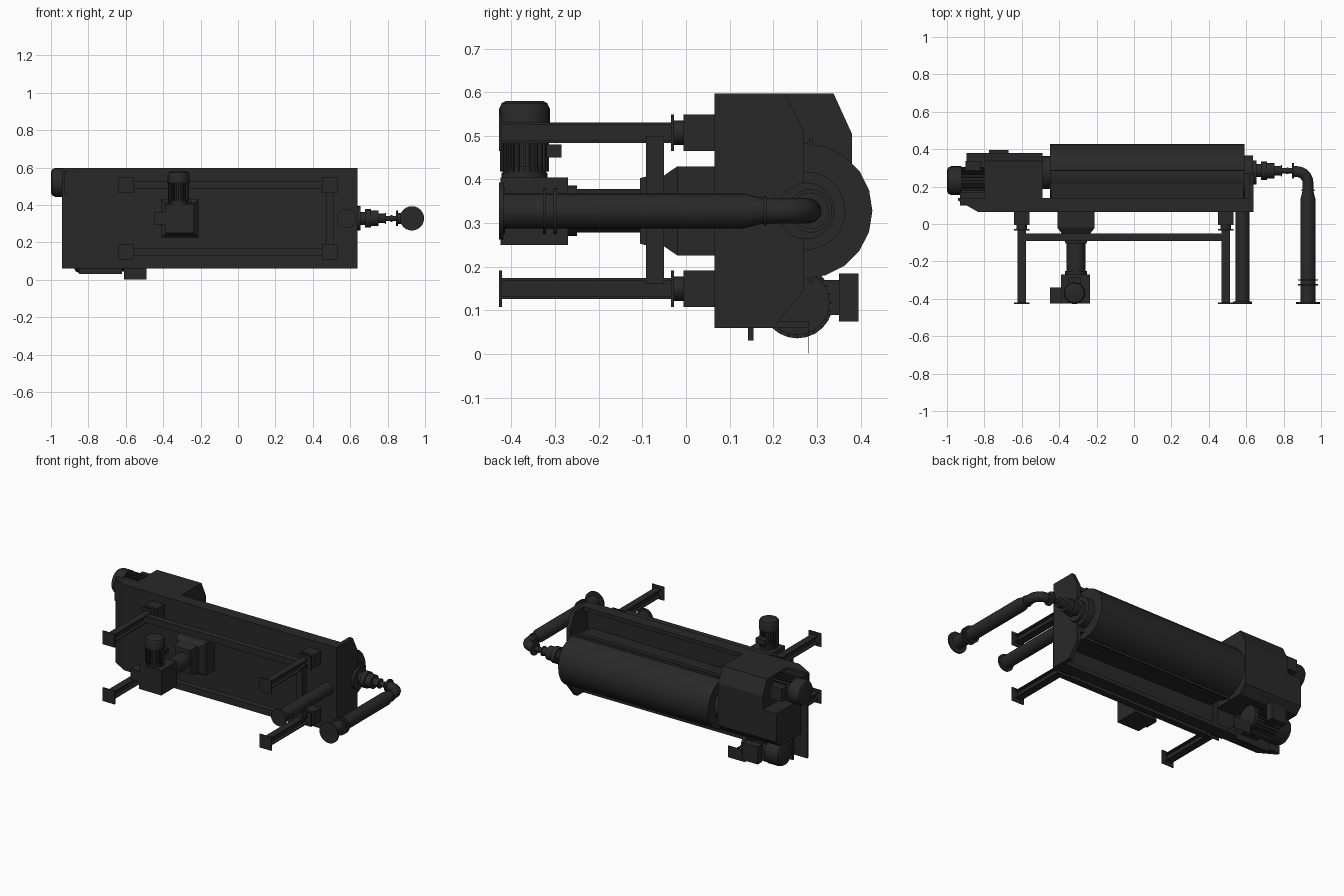
import bpy, bmesh, math
from mathutils import Vector, Matrix

if "Cube" in bpy.data.objects:
    bpy.data.objects.remove(bpy.data.objects["Cube"])

mat = bpy.data.materials.new("dark_grey")
mat.diffuse_color = (0.022, 0.022, 0.022, 1)
mat.use_nodes = True
mat.node_tree.nodes["Principled BSDF"].inputs["Base Color"].default_value = mat.diffuse_color


def finish(name, bm, smooth=False):
    bmesh.ops.recalc_face_normals(bm, faces=bm.faces)
    me = bpy.data.meshes.new(name)
    bm.to_mesh(me)
    bm.free()
    ob = bpy.data.objects.new(name, me)
    bpy.context.collection.objects.link(ob)
    me.materials.append(mat)
    if smooth:
        bpy.ops.object.select_all(action='DESELECT')
        ob.select_set(True)
        bpy.context.view_layer.objects.active = ob
        bpy.ops.object.shade_smooth_by_angle(angle=math.radians(35))
    return ob


def prism(name, pts, axis, a, b):
    """Extrude a 2D outline along x (y,z), y (x,z) or z (x,y)."""
    put = {'x': lambda p, t: (t, p[0], p[1]),
           'y': lambda p, t: (p[0], t, p[1]),
           'z': lambda p, t: (p[0], p[1], t)}[axis]
    bm = bmesh.new()
    f = bm.faces.new([bm.verts.new(put(p, a)) for p in pts])
    r = bmesh.ops.extrude_face_region(bm, geom=[f])
    d = Vector(put((0, 0), b - a))
    bmesh.ops.translate(bm, vec=d, verts=[g for g in r['geom'] if isinstance(g, bmesh.types.BMVert)])
    return finish(name, bm)


def box(name, x0, x1, y0, y1, z0, z1):
    return prism(name, [(x0, z0), (x1, z0), (x1, z1), (x0, z1)], 'y', y0, y1)


def lathe(name, origin, direction, prof, n=24, fins=None):
    """Capped solid of revolution from (distance, radius) pairs, with optional cooling fins."""
    bm = bmesh.new()
    rings = [[bm.verts.new((r * math.cos(2 * math.pi * i / n), r * math.sin(2 * math.pi * i / n), t))
              for i in range(n)] for t, r in prof]
    for p, q in zip(rings, rings[1:]):
        for i in range(n):
            bm.faces.new((p[i], p[(i + 1) % n], q[(i + 1) % n], q[i]))
    bm.faces.new(rings[0])
    bm.faces.new(rings[-1])
    if fins:
        t0, t1, r0, r1, count = fins
        for i in range(count):
            m = Matrix.Rotation(2 * math.pi * i / count, 4, 'Z') @ \
                Matrix.Translation(((r0 + r1) / 2, 0, (t0 + t1) / 2)) @ \
                Matrix.Diagonal((r1 - r0, 0.004, t1 - t0, 1))
            bmesh.ops.create_cube(bm, size=1, matrix=m)
    q = Vector(direction).to_track_quat('Z', 'Y').to_matrix().to_4x4()
    bm.transform(Matrix.Translation(origin) @ q)
    return finish(name, bm, True)


def motor(name, origin, direction, length, r, n=24):
    """Flanged motor with finned body and domed fan cowl at its far end."""
    L = length
    prof = [(0, r * .9), (L * .08, r * .9), (L * .08, r * .8), (L * .65, r * .8), (L * .65, r),
            (L * .9, r), (L * .97, r * .9), (L, r * .72)]
    return lathe(name, origin, direction, prof, n, (L * .1, L * .65, r * .7, r * .96, 24))


# base tray with chamfered left end and side rails
base = [(-.94, .125), (-.835, .065), (.64, .065), (.64, .1), (-.94, .14)]
rail = base[:3] + [(.64, .14), (-.94, .14)]
prism("base_floor", base, 'z', .07, .59)
for i, (z0, z1) in enumerate([(.06, .085), (.572, .597)]):
    prism(f"base_rail_{i}", rail, 'z', z0, z1)
box("base_cross_wall", -.49, -.46, .08, .14, .07, .59)
# right end plate
prism("end_plate", [(.065, .06), (.2, .06), (.27, .145), (.27, .51), (.225, .597), (.065, .597)], 'x', .615, .64)

# drum cover with its parting flange
C = (.275, .328)
lathe("drum_cover", (-.45, .272, .328), (1, 0, 0), [(0, .155), (1.04, .155)], 20)
for i, z in enumerate((.17, .486)):
    box(f"cover_parting_flange_{i}", -.45, .59, .283, .29, z - .008, z + .008)
prism("drum_trough", [(.08, .2), (.27, .18), (.27, .476), (.08, .456)], 'x', -.445, .585)
# bearings
lathe("left_bearing", (-.5, *C), (1, 0, 0), [(0, .088), (.06, .088)])
lathe("right_bearing", (.58, *C), (1, 0, 0), [(0, .09), (.055, .09), (.055, .065), (.075, .065)])
for i, z in enumerate((.24, .416)):
    box(f"bearing_foot_{i}", .592, .63, .08, .27, z - .03, z + .03)

# drive cover and lower gearbox guard
prism("drive_cover", [(.1, .19), (.33, .19), (.38, .24), (.38, .505), (.338, .597), (.1, .597)], 'x', -.8, -.49)
prism("gear_guard", [(.1, .2), (.34, .2), (.38, .24), (.38, .42), (.1, .42)], 'x', -.895, -.79)

# back drive motor
motor("back_drive_motor", (-.78, .232, .52), (-1, 0, 0), .22, .077)
box("back_drive_terminal_box", -.9, -.82, .285, .338, .48, .56)
box("back_drive_motor_mount", -.93, -.79, .1, .17, .46, .58)
# main drive motor
motor("main_motor", (-.61, .255, .118), (-1, 0, 0), .265, .082)
box("main_motor_terminal_box", -.775, -.67, .35, .395, .075, .185)
box("main_motor_terminal_neck", -.75, -.69, .31, .352, .09, .17)
box("main_motor_mount", -.85, -.62, .142, .155, .031, .22)
for i, z in enumerate((.07, .15)):
    box(f"main_motor_foot_{i}", -.76, -.64, .15, .2, z, z + .025)
# belt guard plate beside the main motor
box("belt_guard_plate", -.61, -.49, .279, .281, .001, .075)
prism("belt_guard_bracket", [(-.552, .155), (-.548, .155), (-.548, .28), (-.552, .28)], 'z', .06, .075)

# four legs: mounting block, damper, post and foot
for i, x in enumerate((-.6, .49)):
    for j, z in enumerate((.15, .507)):
        s = f"_{i}{j}"
        h, w, t = .024, .022, .006
        box("leg_block" + s, x - .042, x + .042, -.006, .07, z - .042, z + .042)
        lathe("leg_damper" + s, (x, -.03, z), (0, 1, 0), [(0, .028), (.03, .028)], 16)
        box("leg_cap" + s, x - .042, x + .042, -.034, -.027, z - .042, z + .042)
        prism("leg_post" + s, [(x - w, z - h), (x + w, z - h), (x + w, z - h + t), (x + t / 2, z - h + t),
                               (x + t / 2, z + h - t), (x + w, z + h - t), (x + w, z + h), (x - w, z + h),
                               (x - w, z + h - t), (x - t / 2, z + h - t), (x - t / 2, z - h + t),
                               (x - w, z - h + t)], 'y', -.424, -.03)
        box("leg_foot" + s, x - .042, x + .042, -.428, -.421, z - .042, z + .042)
# tie beams between the legs
for j, z in enumerate((.15, .507)):
    box(f"long_tie_beam_{j}", -.6, .49, -.09, -.05, z - .02, z + .02)
box("short_tie_beam", .47, .51, -.092, -.05, .16, .5)

# solids hopper: straight upper part and tapered collar
X, Z = -.31, .328


def taper(name, y0, a0, b0, y1, a1, b1):
    bm = bmesh.new()
    q = [[bm.verts.new((X + sx * a, y, Z + sz * b)) for sx, sz in ((-1, -1), (1, -1), (1, 1), (-1, 1))]
         for y, a, b in ((y0, a0, b0), (y1, a1, b1))]
    for i in range(4):
        bm.faces.new((q[0][i], q[0][(i + 1) % 4], q[1][(i + 1) % 4], q[1][i]))
    bm.faces.new(q[0])
    bm.faces.new(q[1])
    return finish(name, bm)


box("hopper_body", X - .1, X + .1, -.02, .07, .226, .43)
taper("hopper_taper", -.052, .075, .08, -.02, .1, .102)
taper("hopper_collar", -.105, .055, .075, -.05, .065, .09)
# discharge pipe and valve box
lathe("discharge_pipe", (X, -.28, Z), (0, 1, 0), [(0, .058), (.03, .058), (.03, .05), (.18, .05), (.18, .06), (.2, .06)])
box("valve_box", -.39, -.235, -.425, -.27, .25, .405)
box("valve_side_block", -.45, -.385, -.425, -.34, .295, .36)
# valve motor standing on the box
motor("valve_motor", (-.318, -.37, .4), (0, 0, 1), .18, .058)
box("valve_motor_terminal_box", -.35, -.285, -.32, -.285, .45, .48)
lathe("valve_motor_flange", (-.318, -.37, .405), (0, 0, 1), [(0, .05), (.025, .05)])

# liquid outlet pipe below the base
lathe("outlet_pipe", (.58, -.427, Z), (0, 1, 0), [(0, .052), (.012, .052), (.012, .038), (.5, .038)])

# feed couplings on the drum axis
Y = .285
lathe("feed_coupling", (.63, Y, Z), (1, 0, 0),
      [(0, .035), (.05, .035), (.05, .05), (.08, .05), (.08, .042), (.12, .042), (.12, .025), (.155, .025),
       (.155, .03), (.162, .03), (.162, .014), (.185, .014), (.185, .018), (.195, .018), (.195, .014),
       (.215, .014), (.215, .042), (.225, .042), (.225, .026), (.245, .026)])
# feed elbow
pts = [(.855, .28)] + [(.87 + .06 * math.sin(a), .22 + .06 * math.cos(a))
                       for a in [math.pi / 2 * k / 8 for k in range(9)]] + [(.93, .18)]
cu = bpy.data.curves.new("feed_elbow", 'CURVE')
cu.dimensions = '3D'
cu.bevel_depth = .029
cu.bevel_resolution = 4
cu.use_fill_caps = True
sp = cu.splines.new('POLY')
sp.points.add(len(pts) - 1)
for p, (x, y) in zip(sp.points, pts):
    p.co = (x, y, Z, 1)
sp.use_smooth = True
ob = bpy.data.objects.new("feed_elbow", cu)
bpy.context.collection.objects.link(ob)
cu.materials.append(mat)
# feed drop pipe with reducer, flanges and foot flange
lathe("feed_pipe", (.93, -.428, Z), (0, 1, 0),
      [(0, .065), (.01, .065), (.01, .04), (.1, .04), (.1, .053), (.107, .053), (.107, .04), (.125, .04),
       (.125, .053), (.132, .053), (.132, .04), (.56, .04), (.6, .03), (.605, .03), (.605, .034),
       (.612, .034), (.612, .03), (.63, .03)])
